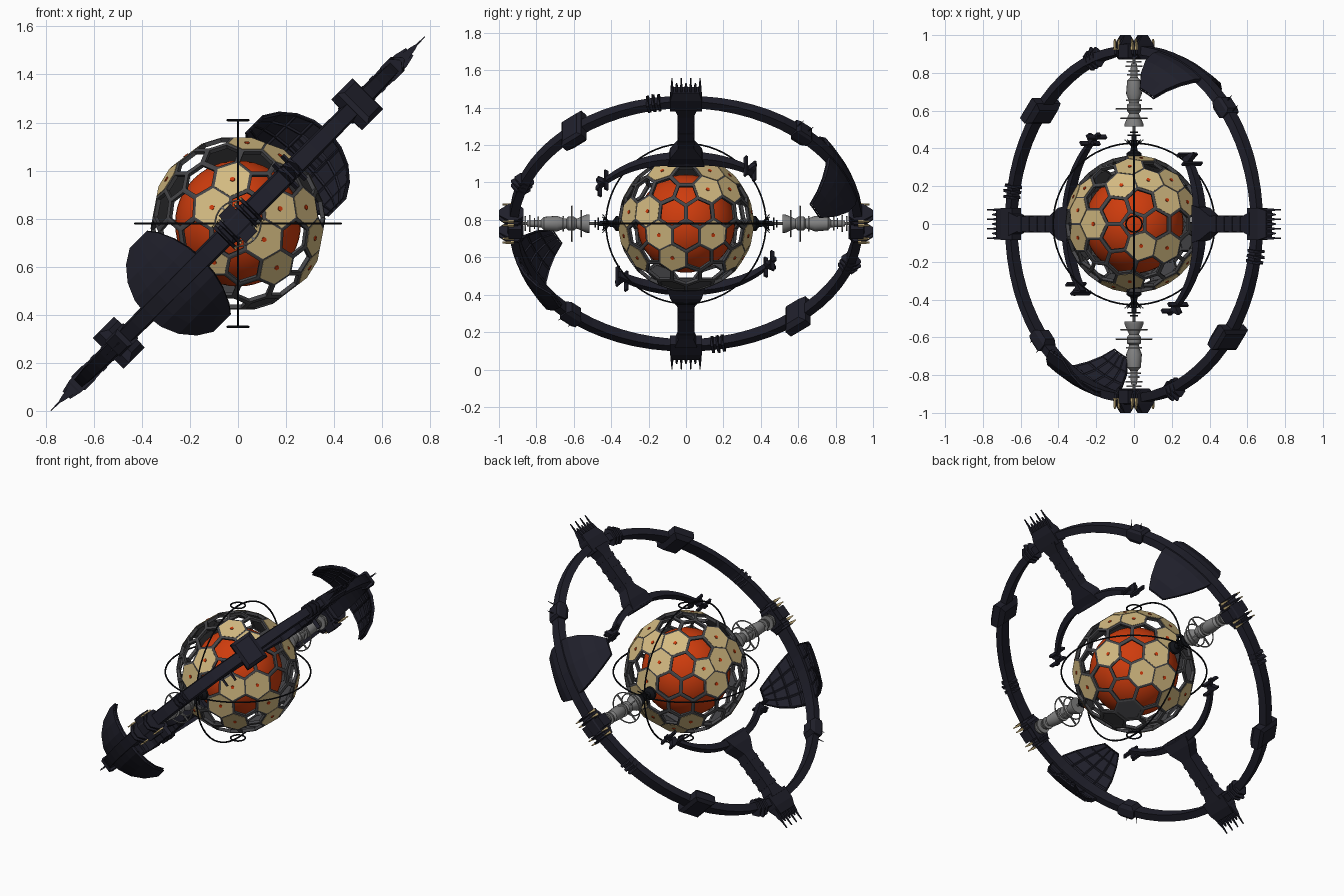
import bpy, bmesh, math, random
from math import sin, cos, radians, pi, sqrt
from mathutils import Matrix, Vector

if "Cube" in bpy.data.objects:
    bpy.data.objects.remove(bpy.data.objects["Cube"])

random.seed(7)
S = sqrt(0.5)
LIFT = Matrix.Translation((0, 0, 0.78))
# tilted frame: local x = up-slope, y = world y, z = normal of the big ring
TILT = LIFT @ Matrix(((S, 0, -S, 0), (0, 1, 0, 0), (S, 0, S, 0), (0, 0, 0, 1)))


def material(name, r, g, b):
    m = bpy.data.materials.new(name)
    m.diffuse_color = (r, g, b, 1)
    m.use_nodes = True
    m.node_tree.nodes["Principled BSDF"].inputs["Base Color"].default_value = m.diffuse_color
    return m


NAVY = material("dark navy", 0.014, 0.014, 0.024)
BLACK = material("black", 0.006, 0.007, 0.010)
CAGE = material("cage grey", 0.06, 0.06, 0.065)
STEEL = material("steel grey", 0.22, 0.22, 0.22)
CREAM = material("cream", 0.65, 0.49, 0.22)
ORANGE = material("orange", 0.62, 0.045, 0.004)


def finish(name, bm, mat, frame=TILT, smooth=False):
    bmesh.ops.recalc_face_normals(bm, faces=bm.faces[:])
    me = bpy.data.meshes.new(name)
    bm.to_mesh(me)
    bm.free()
    me.materials.append(mat)
    ob = bpy.data.objects.new(name, me)
    ob.matrix_world = frame
    bpy.context.collection.objects.link(ob)
    if smooth:
        bpy.ops.object.select_all(action='DESELECT')
        ob.select_set(True)
        bpy.context.view_layer.objects.active = ob
        bpy.ops.object.shade_smooth_by_angle(angle=radians(35))
    return ob


def spin(deg, y=0.0, z=0.0):
    """Frame whose x axis points outward at an angle in the ring plane."""
    return Matrix.Rotation(radians(deg), 4, 'Z') @ Matrix.Translation((0, y, z))


def loft(bm, loops, ends=True, closed=False):
    vs = [[bm.verts.new(p) for p in lp] for lp in loops]
    n = len(vs[0])
    for i in range(len(vs) if closed else len(vs) - 1):
        a, b = vs[i], vs[(i + 1) % len(vs)]
        for k in range(n):
            bm.faces.new((a[k], a[(k + 1) % n], b[(k + 1) % n], b[k]))
    if ends and not closed:
        bm.faces.new(vs[0][::-1])
        bm.faces.new(vs[-1])


def bar(bm, M, *stations):
    """Tapered box along x; each station is (x, half y, half z)."""
    loft(bm, [[M @ Vector((x, sy * hy, sz * hz)) for sy, sz in
               ((-1, -1), (1, -1), (1, 1), (-1, 1))] for x, hy, hz in stations])


def lathe(bm, M, profile, n=16, closed=False):
    """Turn an (x, radius) profile around x."""
    loft(bm, [[M @ Vector((x, r * cos(2 * pi * k / n), r * sin(2 * pi * k / n)))
               for k in range(n)] for x, r in profile], closed=closed)


def hoop(bm, M, x, r, t, n=32):
    lathe(bm, M, [(x + t * cos(a * pi / 3), r + t * sin(a * pi / 3)) for a in range(6)], n, True)


def arc(bm, a0, a1, n, section, closed=False):
    """Sweep a rectangle round z; section(t) gives inner, outer radius and half height."""
    loops = []
    for i in range(n if closed else n + 1):
        t = i / n
        a = radians(a0 + (a1 - a0) * t)
        r0, r1, h = section(t)
        loops.append([(r * cos(a), r * sin(a), z) for r, z in
                      ((r0, -h), (r1, -h * 0.8), (r1, h * 0.8), (r0, h))])
    loft(bm, loops, closed=closed)


# ---- core ball
bm = bmesh.new()
bmesh.ops.create_uvsphere(bm, u_segments=40, v_segments=24, radius=0.262)
finish("core_ball", bm, ORANGE, LIFT, True)

# ---- honeycomb cage: dual of a three-way split icosahedron
R = 0.355
ico = bmesh.new()
bmesh.ops.create_icosphere(ico, subdivisions=1, radius=1)
dirs = {}
for f in ico.faces:
    a, b, c = (v.co for v in f.verts)
    for i in range(4):
        for j in range(4 - i):
            p = (a * i + b * j + c * (3 - i - j)).normalized()
            dirs[tuple(round(q, 3) + 0.0 for q in p)] = p
ico.free()
hull = bmesh.new()
for p in dirs.values():
    hull.verts.new(p)
bmesh.ops.convex_hull(hull, input=hull.verts[:])
hull.faces.index_update()
frame = bmesh.new()
corners = [frame.verts.new(f.calc_center_median().normalized() * R) for f in hull.faces]
cells = []
for v in hull.verts:
    d = v.co.normalized()
    e1 = d.orthogonal().normalized()
    e2 = d.cross(e1)
    ring = sorted(v.link_faces, key=lambda f: math.atan2(
        f.calc_center_median().dot(e2), f.calc_center_median().dot(e1)))
    outer = [corners[f.index] for f in ring]
    mid = sum((c.co for c in outer), Vector()) / len(outer)
    cells.append((d, mid, [c.co.copy() for c in outer]))
    inner = [frame.verts.new(mid + (c.co - mid) * 0.87) for c in outer]
    for k in range(len(outer)):
        m = (k + 1) % len(outer)
        frame.faces.new((outer[k], outer[m], inner[m], inner[k]))
hull.free()
cage = finish("honeycomb_cage", frame, CAGE, LIFT)
mod = cage.modifiers.new("thickness", 'SOLIDIFY')
mod.thickness, mod.offset = 0.018, 0

# ---- panels filling part of the cage (spots seen in front, right and top views)
front = [(-.02, .14), (-.14, .06), (.17, .12), (-.1, -.17), (.11, -.16), (.06, .31), (-.28, .19)]
right = [(-.19, .1), (-.09, .28), (.18, .21), (.15, -.05), (-.19, -.09), (-.03, -.2), (-.34, 0)]
top = [(.24, .1), (.16, .19), (.1, -.16), (-.2, .05), (0, .33), (0, -.33)]


def depth(p):
    return sqrt(max(0, R * R - p[0] ** 2 - p[1] ** 2))


spots = [(x, -depth((x, z)), z) for x, z in front] + [(depth((y, z)), y, z) for y, z in right] \
    + [(x, y, depth((x, y))) for x, y in top]
filled = {max(range(len(cells)), key=lambda i: cells[i][0].dot(Vector(s))) for s in spots}
filled |= {i for i, c in enumerate(cells) if (c[0].x < -0.3 or c[0].y > 0.4)
           and c[0].y > -0.4 and c[0].x < 0.5 and random.random() < 0.27}
dark = {max(range(len(cells)), key=lambda i: cells[i][0].dot(Vector(s)))
        for s in ((.18, .06, .3), (.15, -.05, -.32), (.1, .1, -.32), (-.3, .1, .15))} - filled
plates, dark_plates, dots = bmesh.new(), bmesh.new(), bmesh.new()
for i in filled | dark:
    d, mid, pts = cells[i]
    loft(dark_plates, [[(mid + (p - mid) * 0.93) * s for p in pts] for s in (0.98, 1.01)])
    if i in filled:    # cream face over a dark backing, with a small hub
        loft(plates, [[(mid + (p - mid) * 0.94) * s for p in pts] for s in (1.01, 1.032)])
        bmesh.ops.create_cone(dots, cap_ends=True, segments=6, radius1=0.011, radius2=0.011, depth=0.006,
                              matrix=Matrix.Translation(mid * 1.034) @ d.to_track_quat('Z', 'Y').to_matrix().to_4x4())
finish("cream_panels", plates, CREAM, LIFT)
finish("panel_backings", dark_plates, CAGE, LIFT)
finish("panel_hubs", dots, ORANGE, LIFT)

# ---- thin gimbal hoops and their small end loops
bm = bmesh.new()
to_z = Matrix.Rotation(-pi / 2, 4, 'Y')
hoop(bm, Matrix(), 0, 0.428, 0.005, 64)
hoop(bm, to_z, 0, 0.428, 0.005, 64)
for s in (-1, 1):
    hoop(bm, to_z, s * 0.43, 0.043, 0.005, 20)
finish("gimbal_hoops", bm, BLACK, LIFT, True)

# ---- large tilted ring
bm = bmesh.new()
arc(bm, 0, 360, 64, lambda t: (0.9, 0.945, 0.026 + 0.016 * abs(sin(2 * pi * t))), True)
finish("great_ring", bm, NAVY)

# ---- blocks and prongs round the ring
bm = bmesh.new()
for half in (0, 180):
    for deg, ln, hz in ((-40.5, 0.07, 0.09), (42, 0.055, 0.045)):
        bar(bm, spin(half + deg), (0.875, ln * 0.6, hz * 0.75), (0.9, ln, hz), (0.945, ln, hz), (0.96, ln * 0.7, hz * 0.8))
    for deg in (-71, -10.7):
        for k in (-1, 0, 1):
            bar(bm, spin(half + deg + 1.8 * k), (0.87, 0.003, 0.01), (0.9, 0.007, 0.04),
                (0.95, 0.007, 0.04), (0.99 - 0.01 * abs(k), 0.002, 0.006))
    for deg in (39, 43):
        bar(bm, spin(half + deg), (0.9, 0.004, 0.006), (1.0, 0.001, 0.001))
finish("ring_blocks", bm, NAVY)

# ---- stems, end caps with spikes, and crescent claws
bm = bmesh.new()
for half in (0, 180):
    M = spin(half)
    bar(bm, M, (0.46, 0.1, 0.03), (0.53, 0.085, 0.04), (0.6, 0.042, 0.036), (0.84, 0.04, 0.036), (0.9, 0.06, 0.04))
    for x in (0.64, 0.70, 0.76, 0.82):
        bar(bm, M, (x - 0.012, 0.045, 0.039), (x + 0.012, 0.045, 0.039))
    bar(bm, M, (0.88, 0.085, 0.034), (0.96, 0.085, 0.034), (1.01, 0.07, 0.022))
    for k in range(-3, 4):
        tip = 1.10 if abs(k) in (1, 3) else 1.06
        bar(bm, spin(half, 0.025 * k), (0.95, 0.008, 0.024), (1.03, 0.007, 0.01), (1.05, 0.005, 0.004), (tip, 0.003, 0.002))

    def claw(t):
        m = 1 - abs(t - 0.58) / 0.58
        r = 0.545 - 0.055 * max(0, m)
        th = 0.016 + 0.03 * max(0, m)
        return r - th / 2, r + th / 2, 0.016 + 0.02 * max(0, m)
    arc(bm, half - 61, half + 43, 20, claw)
    for deg in (-55, 40):
        bar(bm, spin(half + deg), (0.515, 0.006, 0.01), (0.535, 0.015, 0.018), (0.56, 0.015, 0.018), (0.585, 0.005, 0.008))
        for y in (-0.035, 0.025):
            bar(bm, spin(half + deg, y), (0.527, 0.006, 0.07), (0.55, 0.006, 0.07))
finish("stems_and_claws", bm, NAVY)

# ---- curved shields on the ring, ribbed inside
for half, label in ((0, "upper"), (180, "lower")):
    for part, rad in (("shield", 0.935), ("shield_ribs", 0.925)):
        bm = bmesh.new()
        grid = []
        for i in range(9):
            s = i / 4 - 1
            th = radians(70 * s)
            r = rad - 0.16 * (1 - cos(th)) / (1 - cos(radians(70)))
            lo, hi = 13 + 9 * s * s, 35 - 5 * s * s
            row = []
            for j in range(5):
                a = radians(half + 90 - lo - (hi - lo) * j / 4)
                row.append(bm.verts.new((r * cos(a), r * sin(a), 0.24 * sin(th) / sin(radians(70)))))
            grid.append(row)
        for i in range(8):
            for j in range(4):
                bm.faces.new((grid[i][j], grid[i + 1][j], grid[i + 1][j + 1], grid[i][j + 1]))
        ob = finish(label + "_" + part, bm, NAVY)
        if part == "shield":
            mod = ob.modifiers.new("thickness", 'SOLIDIFY')
            mod.thickness, mod.offset = 0.016, 0
        else:
            mod = ob.modifiers.new("ribs", 'WIREFRAME')
            mod.thickness = 0.014

# ---- axle shafts, collars, thin hoops and side caps along y
steel, black, navy, cream = (bmesh.new() for _ in range(4))
for deg in (90, -90):
    M = spin(deg)
    lathe(steel, M, [(0.36, 0.008), (0.9, 0.008)], 10)
    lathe(steel, M, [(0.515, 0.05), (0.53, 0.05), (0.585, 0.026), (0.6, 0.038), (0.63, 0.038), (0.64, 0.026),
                     (0.66, 0.03), (0.69, 0.042), (0.76, 0.036), (0.775, 0.02), (0.85, 0.016)])
    for x, r in ((0.655, 0.042), (0.79, 0.038), (0.81, 0.03), (0.835, 0.045), (0.86, 0.04)):
        lathe(steel, M, [(x - 0.004, r), (x + 0.004, r)])
    for x, r in ((0.56, 0.07), (0.61, 0.095)):
        hoop(steel, M, x, r, 0.004, 28)
    bar(steel, M, (0.606, 0.095, 0.004), (0.614, 0.095, 0.004))
    bar(steel, M, (0.606, 0.004, 0.095), (0.614, 0.004, 0.095))
    lathe(black, M, [(0.36, 0.04), (0.375, 0.04), (0.39, 0.018), (0.47, 0.012)])
    for x, r in ((0.44, 0.025), (0.47, 0.034), (0.485, 0.02)):
        lathe(black, M, [(x - 0.004, r), (x + 0.004, r)])
    for k in range(8):    # splayed spikes near the cage
        K = M @ Matrix.Translation((0.405, 0, 0)) @ Matrix.Rotation(k * pi / 4, 4, 'X') @ Matrix.Rotation(radians(50), 4, 'Z')
        bar(black, K, (0, 0.005, 0.005), (0.065, 0.002, 0.002))
    bar(navy, M, (0.875, 0.05, 0.05), (0.89, 0.085, 0.045), (0.945, 0.085, 0.045), (0.955, 0.06, 0.03))
    bar(navy, M, (0.88, 0.035, 0.08), (0.95, 0.035, 0.08))
    for y in (-0.08, -0.05, 0.05, 0.08):
        bar(navy, spin(deg, y), (0.87, 0.005, 0.03), (0.9, 0.008, 0.06), (0.95, 0.008, 0.06), (1.0, 0.003, 0.02))
        for z in (-0.064, 0.064):
            bar(cream, spin(deg, y, z), (0.92, 0.008, 0.004), (0.98, 0.003, 0.004))
finish("axle_shafts", steel, STEEL, smooth=True)
finish("axle_collars", black, BLACK)
finish("side_caps", navy, NAVY)
finish("cap_blades", cream, CREAM)
